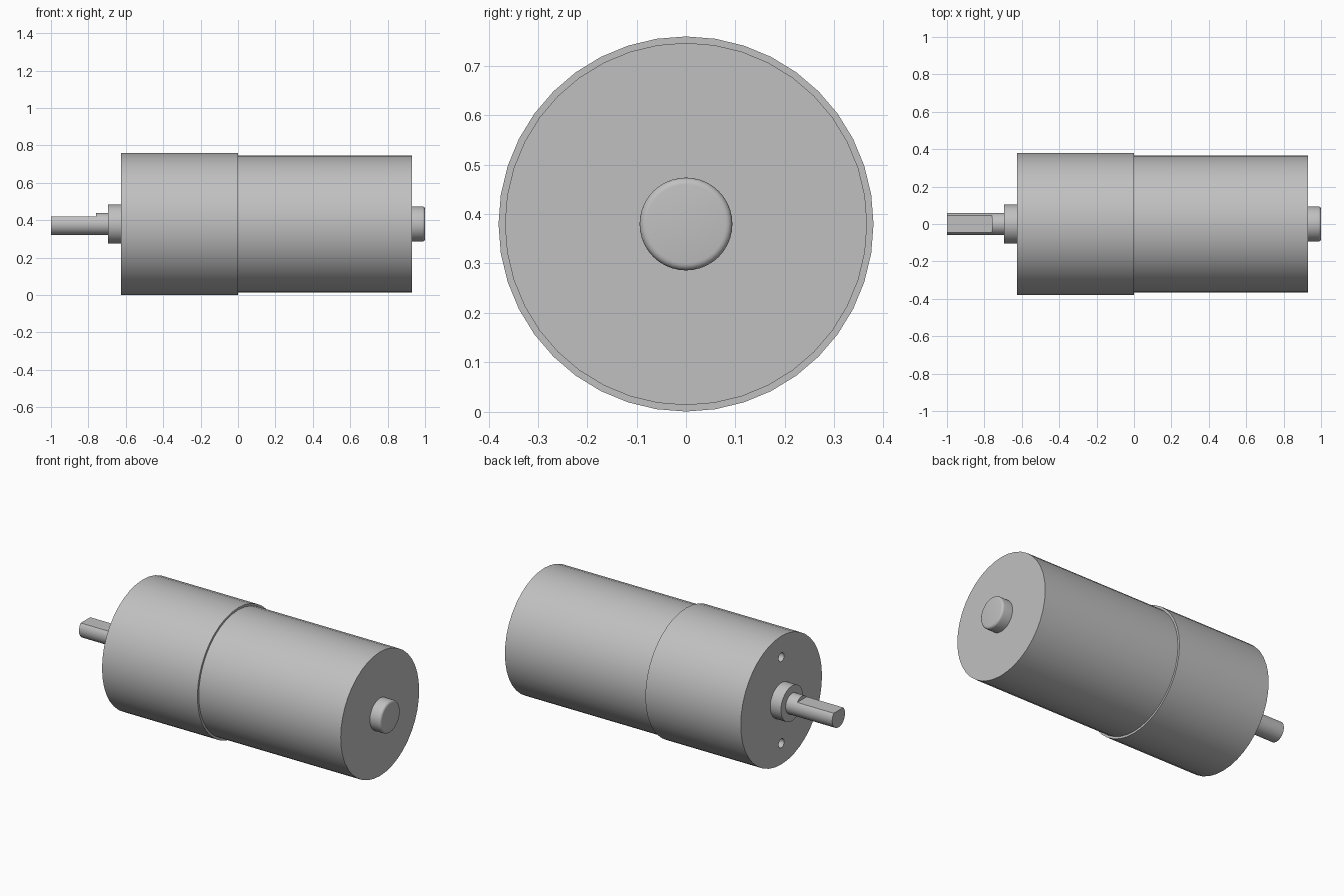
import bpy, bmesh
from math import cos, sin, pi, radians

cube = bpy.data.objects.get("Cube")
if cube:
    bpy.data.objects.remove(cube, do_unlink=True)

AXIS_Z = 0.38
SIDES = 40

metal = bpy.data.materials.new("grey metal")
metal.use_nodes = True
GREY = (0.53, 0.53, 0.53, 1)
metal.diffuse_color = GREY
metal.node_tree.nodes["Principled BSDF"].inputs["Base Color"].default_value = GREY


def add_object(name, bm):
    bmesh.ops.recalc_face_normals(bm, faces=bm.faces)
    mesh = bpy.data.meshes.new(name)
    bm.to_mesh(mesh)
    bm.free()
    mesh.materials.append(metal)
    obj = bpy.data.objects.new(name, mesh)
    bpy.context.collection.objects.link(obj)
    return obj


def turned(name, profile, z=AXIS_Z, sides=SIDES):
    """Closed solid turned about an x axis from (x, radius) points."""
    bm = bmesh.new()
    rings = [[bm.verts.new((x, r * sin(2 * pi * i / sides), z + r * cos(2 * pi * i / sides)))
              for i in range(sides)] for x, r in profile]
    for a, b in zip(rings, rings[1:]):
        for i in range(sides):
            j = (i + 1) % sides
            bm.faces.new((a[i], a[j], b[j], b[i]))
    bm.faces.new(rings[0])
    bm.faces.new(rings[-1])
    return add_object(name, bm)


def cut(obj, cutter):
    mod = obj.modifiers.new("cut", "BOOLEAN")
    mod.operation = "DIFFERENCE"
    mod.solver = "EXACT"
    mod.object = cutter
    bpy.context.view_layer.objects.active = obj
    bpy.ops.object.modifier_apply(modifier=mod.name)
    bpy.data.objects.remove(cutter, do_unlink=True)


# Gearbox housing with two mounting holes in its end face
gearbox = turned("gearbox_housing", [(-0.625, 0.38), (0, 0.38)])
for side in (-1, 1):
    cut(gearbox, turned("hole_cutter", [(-0.7, 0.026), (-0.54, 0.026)],
                        AXIS_Z + side * 0.255, 24))

# Motor can, slightly slimmer than the gearbox
motor = turned("motor_can", [(-0.01, 0.367), (0.93, 0.367)])

# Collar around the output shaft
collar = turned("shaft_collar", [(-0.695, 0.104), (-0.62, 0.104)])

# Output shaft with a flat milled along the top
shaft = turned("output_shaft", [(-1, 0.06), (-0.69, 0.06)])
bm = bmesh.new()
bmesh.ops.create_cube(bm, size=0.3)
bmesh.ops.translate(bm, verts=bm.verts, vec=(-0.91, 0, AXIS_Z + 0.04 + 0.15))
cut(shaft, add_object("flat_cutter", bm))

# Rear bearing cap with a rounded rim
ROUND = 0.014
rim = [(1 - ROUND + ROUND * sin(a), 0.094 - ROUND + ROUND * cos(a))
       for a in (k * pi / 8 for k in range(5))]
cap = turned("rear_bearing_cap", [(0.92, 0.094)] + rim)

# Smooth shading with crisp machined edges
bpy.ops.object.select_all(action="DESELECT")
for obj in (gearbox, motor, collar, shaft, cap):
    obj.select_set(True)
bpy.context.view_layer.objects.active = gearbox
bpy.ops.object.shade_smooth_by_angle(angle=radians(30))
